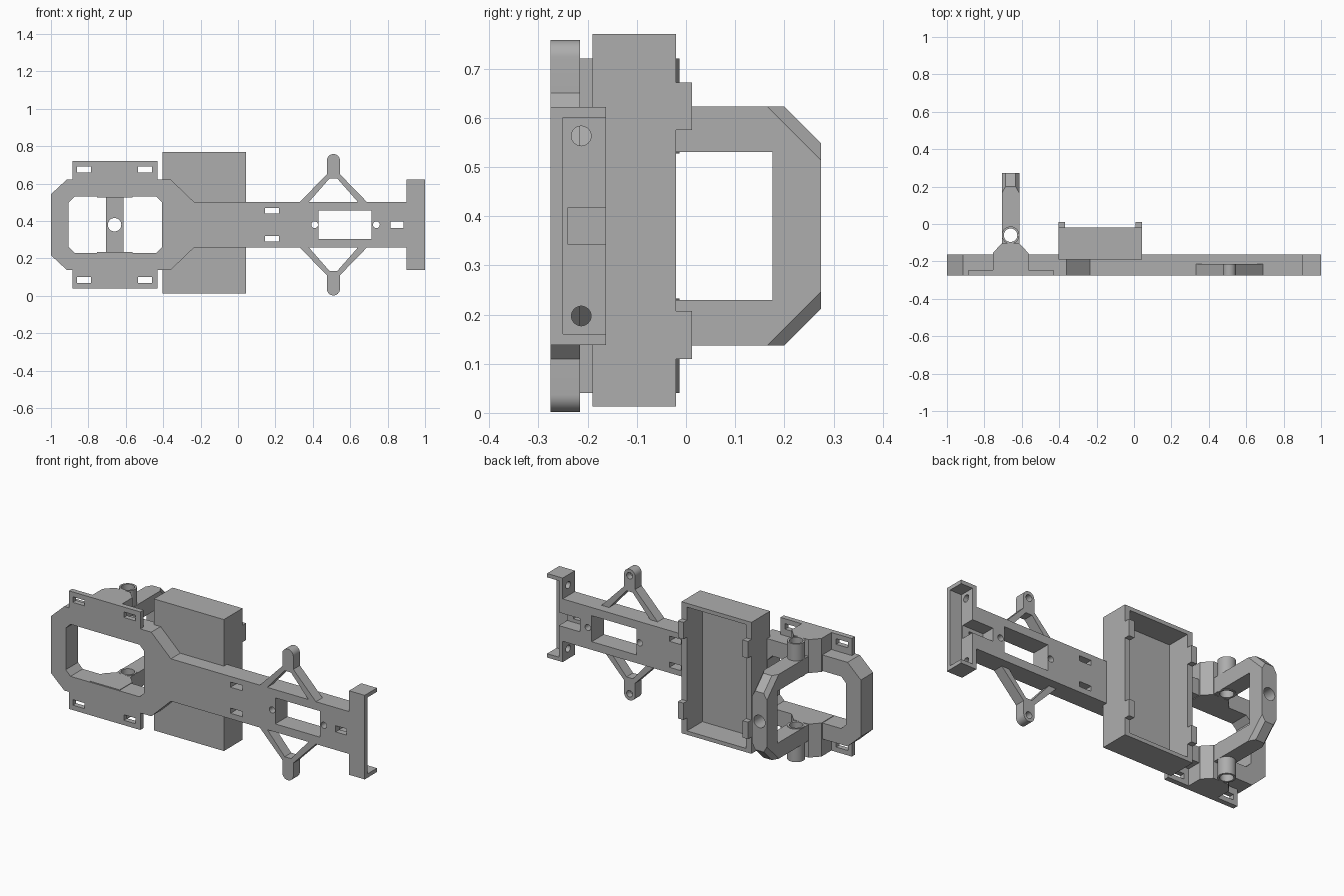
import bpy, bmesh, math
from mathutils import Vector

cube = bpy.data.objects.get("Cube")
if cube:
    bpy.data.objects.remove(cube)

MID = 0.38              # height of the symmetry plane
FRONT, BACK = -0.275, -0.163

grey = bpy.data.materials.new("plain grey")
grey.use_nodes = True
colour = (0.42, 0.42, 0.42, 1)
grey.diffuse_color = colour
grey.node_tree.nodes["Principled BSDF"].inputs["Base Color"].default_value = colour


def finish(name, bm):
    bmesh.ops.recalc_face_normals(bm, faces=bm.faces)
    mesh = bpy.data.meshes.new(name)
    bm.to_mesh(mesh)
    bm.free()
    mesh.materials.append(grey)
    obj = bpy.data.objects.new(name, mesh)
    bpy.context.collection.objects.link(obj)
    return obj


def prism_mesh(points, axis, lo, hi):
    """Extrude a 2D outline along an axis; heights are relative to MID."""
    place = {"x": lambda a, b, d: (d, a, MID + b),
             "y": lambda a, b, d: (a, d, MID + b),
             "z": lambda a, b, d: (a, b, MID + d)}[axis]
    bm = bmesh.new()
    ends = [[bm.verts.new(place(a, b, d)) for a, b in points] for d in (lo, hi)]
    for ring in ends:
        bm.faces.new(ring)
    n = len(points)
    for i in range(n):
        j = (i + 1) % n
        bm.faces.new((ends[0][i], ends[0][j], ends[1][j], ends[1][i]))
    return bm


def prism(name, points, axis, lo, hi):
    return finish(name, prism_mesh(points, axis, lo, hi))


def box(name, x, y, h):
    return prism(name, [(x[0], h[0]), (x[1], h[0]), (x[1], h[1]), (x[0], h[1])], "y", *y)


def circle(cx, cy, r, start=0, sweep=360, n=32):
    return [(cx + r * math.cos(math.radians(start + sweep * i / n)),
             cy + r * math.sin(math.radians(start + sweep * i / n)))
            for i in range(n + (sweep < 360))]


def mirrored(points):
    """Close an upper half outline with its reflection."""
    return points + [(a, -b) for a, b in reversed(points)]


def cut(obj, cutters):
    bpy.context.view_layer.objects.active = obj
    for c in cutters:
        c.hide_render = True
        mod = obj.modifiers.new("cut", "BOOLEAN")
        mod.operation, mod.solver, mod.object = "DIFFERENCE", "EXACT", c
        bpy.ops.object.modifier_apply(modifier=mod.name)
        bpy.data.objects.remove(c)


def round_hole(a, b, r, axis, lo, hi):
    return prism("cutter", circle(a, b, r), axis, lo, hi)


def hull_box(x, y, h):
    return box("cutter", x, y, h)


# Main plate with windows, slots and screw holes
plate = prism("main_plate", mirrored([(-1, .163), (-.915, .242), (-.36, .242),
              (-.235, .122), (.91, .122)]), "y", FRONT, BACK)
through = (-.4, 0)
window = prism("cutter", mirrored([(-.905, .12), (-.875, .15), (-.435, .15), (-.405, .12)]),
               "y", *through)
cutters = [window, hull_box((.43, .715), through, (-.075, .075)),
           hull_box((.815, .885), through, (-.018, .018)),
           hull_box((.79, 1), (-.24, 0), (-.038, .038))]
cutters += [round_hole(x, 0, .018, "y", *through) for x in (.41, .74)]
cutters += [hull_box((.145, .22), through, h) for h in ((.06, .09), (-.09, -.06))]
cut(plate, cutters)

# End flange, a channel open to the side and back
flange = box("end_flange", (.9, 1), (FRONT, BACK), (-.242, .242))
cut(flange, [hull_box((.925, 1.1), (-.25, 0), (-.22, .22)),
             hull_box((.8, 1), (-.24, 0), (-.038, .038))]
    + [round_hole(-.213, h, .02, "x", .8, 1.1) for h in (-.183, .183)])

# Open-backed tray with retaining clips
tray = box("tray", (-.403, .043), (-.19, -.02), (-.367, .39))
cut(tray, [hull_box((-.368, .008), (-.16, .1), (-.345, .368))])
for x in (-.403, .008):
    for h in (-.27, .195):
        box("tray_clip", (x, x + .035), (-.05, .012), (h, h + .097))

for side, word in ((1, "upper"), (-1, "lower")):
    def flip(points):
        return [(a, side * b) for a, b in points]

    # Slotted mounting tab
    tab = prism(word + "_tab", flip([(-.885, .2), (-.43, .2), (-.43, .34), (-.885, .34)]),
                "y", FRONT, -.245)
    cut(tab, [prism("cutter", flip([(x, .28), (x + .075, .28), (x + .075, .312),
              (x, .312)]), "y", *through) for x in (-.86, -.535)])

    # Triangular arm with rounded tip
    outline = ([(.3, .09), (.72, .09), (.545, .27)] + circle(.51, .343, .035, 0, 180, 16)
               + [(.475, .27)])
    arm = prism(word + "_arm", flip(outline), "y", FRONT, -.215)
    cut(arm, [prism("cutter", flip([(.36, .1), (.66, .1), (.53, .248), (.49, .248)]),
                    "y", *through),
              prism("cutter", flip(circle(.51, .34, .019)), "y", -.25, 0)])

    # Flared foot and boss that carry the hoop
    lo, hi = sorted((side * .147, side * .34))
    foot = prism(word + "_foot", [(-.755, -.27), (-.565, -.27), (-.565, -.155),
                 (-.612, -.105), (-.708, -.105), (-.755, -.155)], "z", lo, hi)
    boss = prism(word + "_boss", circle(-.66, -.06, .047), "z", lo, hi)
    for part in (foot, boss):
        cut(part, [round_hole(-.66, -.06, .036, "z", -.5, .5)])

# Hoop: U-shaped bar whose outer corners are faceted
bm = prism_mesh(mirrored([(-.2, .15), (-.2, .243), (.2, .243), (.274, .169)])
                [:4] + [(.274, -.169), (.2, -.243), (-.2, -.243), (-.2, -.15),
                        (.176, -.15), (.176, .15)], "x", -.707, -.613)
for z in (1, -1):
    for x, edge in ((1, -.613), (-1, -.707)):
        normal = Vector((x * 1.75, 1, z))
        cut_result = bmesh.ops.bisect_plane(
            bm, geom=bm.verts[:] + bm.edges[:] + bm.faces[:],
            plane_co=(edge, .165, MID + z * .243), plane_no=normal, clear_outer=True)
        edges = [e for e in cut_result["geom_cut"] if isinstance(e, bmesh.types.BMEdge)]
        bmesh.ops.holes_fill(bm, edges=edges, sides=0)
hoop = finish("hoop", bm)
cut(hoop, [round_hole(-.66, -.06, .036, "z", -.5, .5),
           round_hole(-.66, 0, .036, "y", .1, .4)])

# Smooth the round surfaces, keep edges crisp
bpy.ops.object.select_all(action="DESELECT")
for obj in bpy.context.collection.objects:
    if obj.type == "MESH" and grey.name in obj.data.materials:
        obj.select_set(True)
        bpy.context.view_layer.objects.active = obj
bpy.ops.object.shade_smooth_by_angle(angle=math.radians(25))
